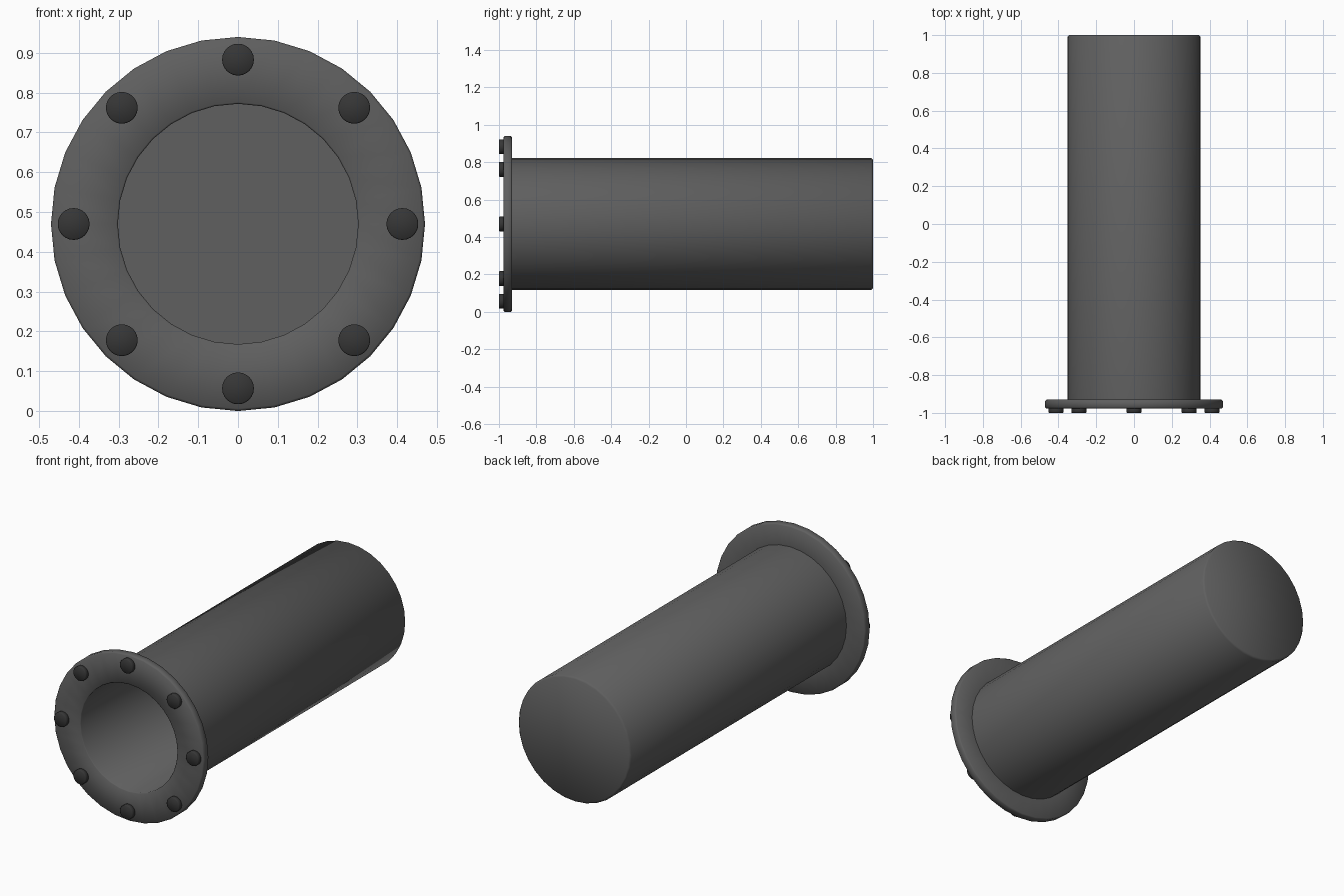
import bpy, bmesh, math

if "Cube" in bpy.data.objects:
    bpy.data.objects.remove(bpy.data.objects["Cube"])

CENTRE_Z = 0.47
SIDES = 32


def material(name, value):
    m = bpy.data.materials.new(name)
    m.diffuse_color = (value, value, value, 1)
    m.use_nodes = True
    m.node_tree.nodes["Principled BSDF"].inputs["Base Color"].default_value = m.diffuse_color
    return m


def lathe(name, profile, mat, sides, centre=(0, CENTRE_Z), sharp=()):
    """Revolve (radius, y) points around a line parallel to y; radius 0 never listed,
    both ends are closed with flat caps. Rings listed in sharp get hard edges."""
    bm = bmesh.new()
    rings = []
    for r, y in profile:
        ring = []
        for i in range(sides):
            a = math.tau * i / sides
            ring.append(bm.verts.new((centre[0] + r * math.sin(a), y,
                                      centre[1] + r * math.cos(a))))
        rings.append(ring)
    for a, b in zip(rings, rings[1:]):
        for i in range(sides):
            j = (i + 1) % sides
            bm.faces.new((a[i], a[j], b[j], b[i]))
    bm.faces.new(rings[0])
    bm.faces.new(rings[-1])
    bmesh.ops.recalc_face_normals(bm, faces=bm.faces[:])
    for f in bm.faces:
        f.smooth = True
    for k in sharp:
        for i in range(sides):
            e = bm.edges.get((rings[k][i], rings[k][(i + 1) % sides]))
            e.smooth = False
    me = bpy.data.meshes.new(name)
    bm.to_mesh(me)
    bm.free()
    me.materials.append(mat)
    ob = bpy.data.objects.new(name, me)
    bpy.context.collection.objects.link(ob)
    return ob


grey = material("dark grey metal", 0.115)
black = material("bolt black", 0.037)

# Hollow tube with closed back and front flange, one revolved shell
lathe("flanged_tube", [
    (0.302, 0.95),                      # bore floor
    (0.302, -0.972), (0.306, -0.976),   # bore mouth
    (0.464, -0.976), (0.47, -0.970),    # flange front
    (0.47, -0.936), (0.464, -0.930),    # flange rim
    (0.353, -0.930),                    # flange meets tube
    (0.353, 0.99), (0.343, 1.0),        # closed back end
], grey, SIDES, sharp=(0, 7))

# Ring of bolt heads on the flange
for n in range(8):
    a = math.tau * n / 8
    c = (0.413 * math.sin(a), CENTRE_Z + 0.413 * math.cos(a))
    lathe("flange_bolt_%d" % (n + 1),
          [(0.04, -0.965), (0.04, -0.997), (0.037, -1.0)], black, 24, centre=c)
